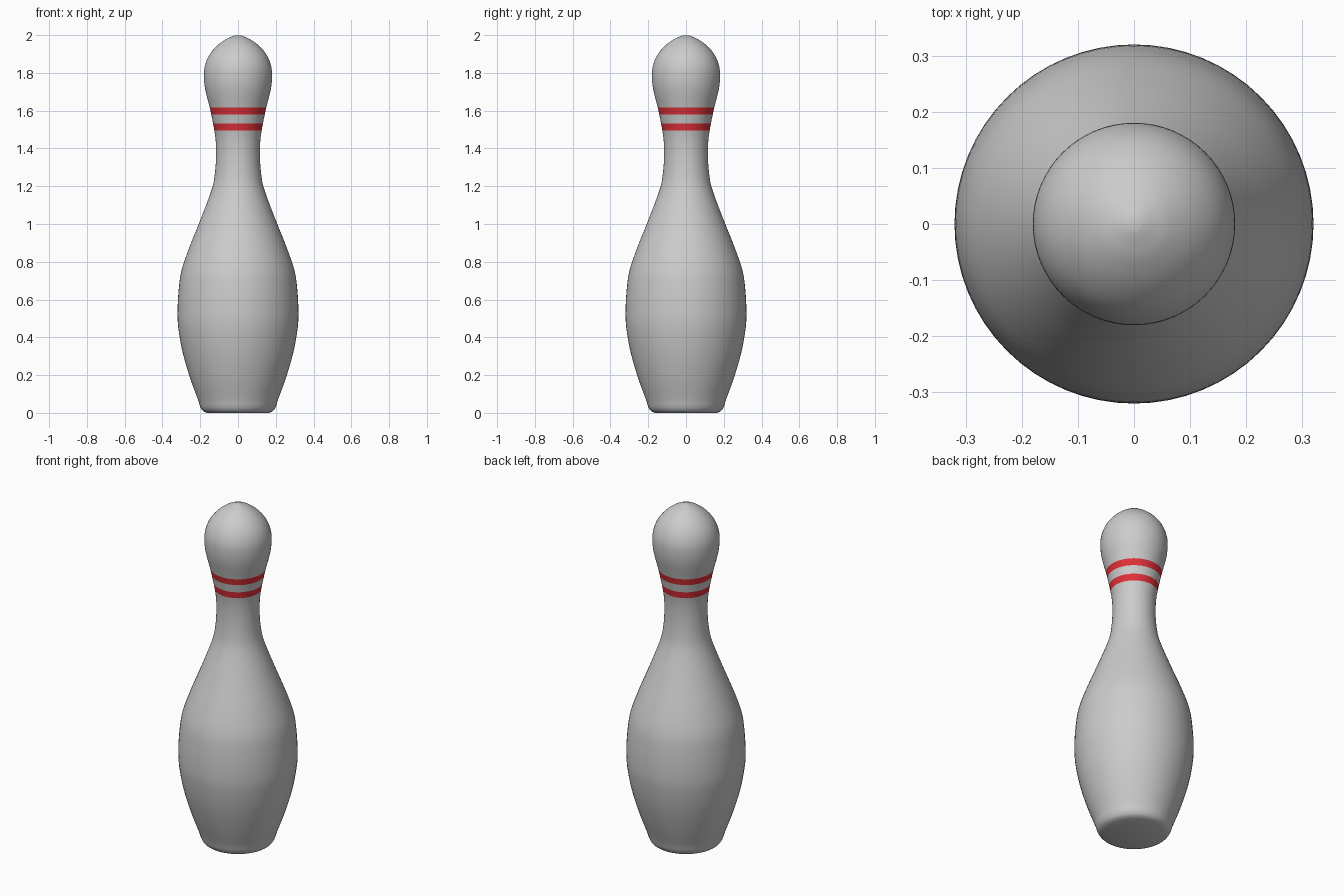
import bpy, bmesh, math
from mathutils.geometry import interpolate_bezier
from mathutils import Vector

if "Cube" in bpy.data.objects:
    bpy.data.objects.remove(bpy.data.objects["Cube"])

SEG = 64
# (radius, height) outline from base to tip
OUTLINE = [(0.165, 0.0), (0.185, 0.01), (0.199, 0.03), (0.21, 0.065), (0.252, 0.18), (0.293, 0.32),
           (0.316, 0.45), (0.32, 0.53), (0.315, 0.64), (0.3, 0.75), (0.256, 0.88),
           (0.2, 1.02), (0.137, 1.19), (0.122, 1.27), (0.116, 1.36), (0.118, 1.44),
           (0.126, 1.5), (0.148, 1.61), (0.173, 1.71), (0.18, 1.77), (0.177, 1.83),
           (0.155, 1.89), (0.115, 1.94), (0.066, 1.977), (0.028, 1.994), (0.012, 1.999)]


def smooth_outline(pts, steps=4):
    """Resample the outline with a smooth curve through the points."""
    p = [Vector((r, 0, z)) for r, z in pts]
    p = [p[0]] + p + [p[-1]]
    out = []
    for a, b, c, d in zip(p, p[1:], p[2:], p[3:]):
        k = (c - b).length / 3
        t0, t1 = (c - a).normalized() * k, (d - b).normalized() * k
        out += interpolate_bezier(b, b + t0, c - t1, c, steps + 1)[:-1]
    return [(v.x, v.z) for v in out] + [pts[-1]]


def radius_at(profile, z):
    for (r0, z0), (r1, z1) in zip(profile, profile[1:]):
        if z0 <= z <= z1:
            return r0 + (r1 - r0) * (z - z0) / (z1 - z0)


def lathe(name, profile, caps=False):
    bm = bmesh.new()
    rings = [[bm.verts.new((r * math.cos(i * math.tau / SEG), r * math.sin(i * math.tau / SEG), z))
              for i in range(SEG)] for r, z in profile]
    for lo, hi in zip(rings, rings[1:]):
        for i in range(SEG):
            j = (i + 1) % SEG
            bm.faces.new((lo[i], lo[j], hi[j], hi[i]))
    if caps:
        bm.faces.new(rings[0][::-1])
        bm.faces.new(rings[-1])
    for f in bm.faces:
        f.smooth = True
    me = bpy.data.meshes.new(name)
    bm.to_mesh(me)
    bm.free()
    ob = bpy.data.objects.new(name, me)
    bpy.context.collection.objects.link(ob)
    return ob


profile = smooth_outline(OUTLINE)

# Stripe edges become rings in the outline so the paint follows the surface
bands = [(1.495, 1.533), (1.58, 1.618)]
for z in (e for band in bands for e in band):
    profile.append((radius_at(sorted(profile, key=lambda p: p[1]), z), z))
profile.sort(key=lambda p: p[1])

# Pin body
pin = lathe("pin_body", profile, caps=True)

# Red neck stripes
white = bpy.data.materials.new("body_grey")
white.diffuse_color = (0.8, 0.8, 0.8, 1)
white.use_nodes = True
white.node_tree.nodes["Principled BSDF"].inputs["Base Color"].default_value = white.diffuse_color
red = bpy.data.materials.new("stripe_red")
red.diffuse_color = (0.75, 0.03, 0.04, 1)
red.use_nodes = True
red.node_tree.nodes["Principled BSDF"].inputs["Base Color"].default_value = red.diffuse_color
pin.data.materials.append(white)
pin.data.materials.append(red)
for poly in pin.data.polygons:
    if any(lo < poly.center.z < hi for lo, hi in bands):
        poly.material_index = 1
